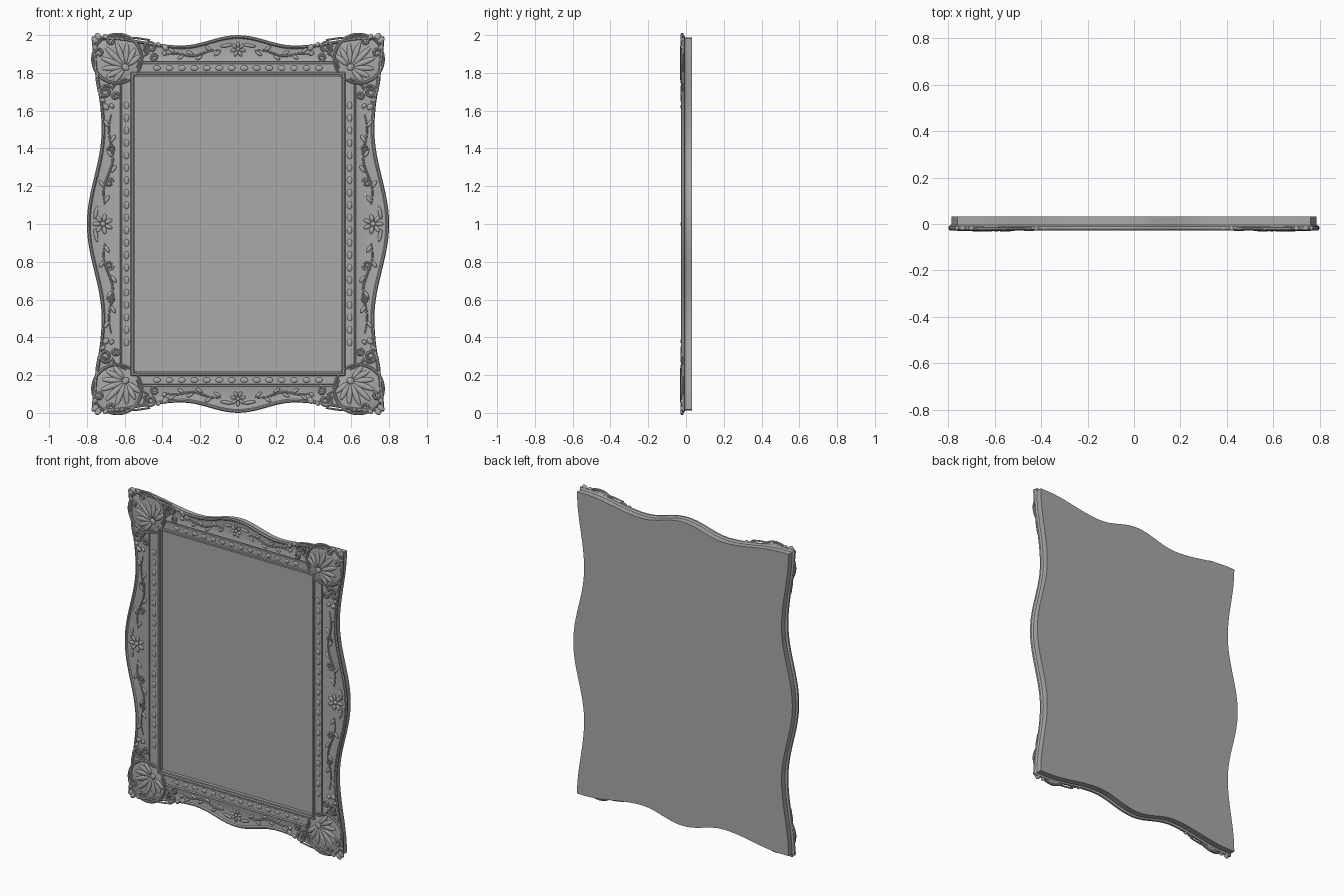
import bpy, bmesh, math
from mathutils import Matrix, Vector

if "Cube" in bpy.data.objects:
    bpy.data.objects.remove(bpy.data.objects["Cube"], do_unlink=True)

grey = bpy.data.materials.new("plain grey")
grey.use_nodes = True
colour = (0.4, 0.4, 0.4, 1)
grey.diffuse_color = colour
grey.node_tree.nodes["Principled BSDF"].inputs["Base Color"].default_value = colour

HALF_W, HALF_H = 0.773, 0.993      # outer corner
OPEN_W, OPEN_H = 0.545, 0.78       # picture opening
CENTRE = Vector((0, 0, 1))


def finish(obj, mirror=True):
    """Material, smooth shading and four-way symmetry."""
    obj.location = CENTRE
    obj.data.materials.clear()
    obj.data.materials.append(grey)
    bpy.ops.object.select_all(action="DESELECT")
    obj.select_set(True)
    bpy.context.view_layer.objects.active = obj
    if obj.type == "CURVE":
        bpy.ops.object.convert(target="MESH")
        obj = bpy.context.object
    bpy.ops.object.shade_smooth_by_angle(angle=math.radians(35))
    if mirror:
        mod = obj.modifiers.new("four quarters", "MIRROR")
        mod.use_axis = (True, False, True)
        mod.use_mirror_merge = False


def mesh_object(name, bm, mirror=True):
    bmesh.ops.recalc_face_normals(bm, faces=bm.faces)
    mesh = bpy.data.meshes.new(name)
    bm.to_mesh(mesh)
    bm.free()
    obj = bpy.data.objects.new(name, mesh)
    bpy.context.collection.objects.link(obj)
    finish(obj, mirror)


def blob(bm, x, z, y, length, width, thick, angle=0):
    """Flattened ellipsoid lying on the face, long axis at the given angle."""
    m = (Matrix.Translation((x, y, z)) @ Matrix.Rotation(-angle, 4, "Y")
         @ Matrix.Diagonal((length, thick, width, 1)))
    bmesh.ops.create_uvsphere(bm, u_segments=16, v_segments=10, radius=1, matrix=m)


def tubes(name, paths, y, depth):
    """Rounded raised lines through lists of (x, z)."""
    curve = bpy.data.curves.new(name, "CURVE")
    curve.dimensions = "3D"
    curve.bevel_depth = depth
    curve.bevel_resolution = 2
    curve.use_fill_caps = True
    for path in paths:
        sp = curve.splines.new("POLY")
        sp.points.add(len(path) - 1)
        for i, (p, (x, z)) in enumerate(zip(sp.points, path)):
            p.co = (x, y, z, 1)
            p.radius = 0.6 + 0.4 * math.sin(math.pi * i / (len(path) - 1))
    obj = bpy.data.objects.new(name, curve)
    bpy.context.collection.objects.link(obj)
    finish(obj)


def flip(p):
    """Reflect a point over the corner diagonal."""
    shift = OPEN_H - OPEN_W
    return (p[1] - shift, p[0] + shift)


def spiral(cx, cz, r0, r1, a0, a1, n=28):
    out = []
    for i in range(n + 1):
        t = i / n
        r, a = r0 + (r1 - r0) * t, a0 + (a1 - a0) * t
        out.append((cx + r * math.cos(a), cz + r * math.sin(a)))
    return out


# Wavy outer edge: crest in the middle, hollow, then corner
def wave(d, crest, hollow, corner, d_hollow, d_corner):
    if d < d_hollow:
        a, b, t = crest, hollow, d / d_hollow
    else:
        a, b, t = hollow, corner, min(1, (d - d_hollow) / (d_corner - d_hollow))
    return a + (b - a) * (1 - math.cos(math.pi * t)) / 2


def side_x(z):
    return wave(abs(z), 0.80, 0.722, HALF_W, 0.5, HALF_H)


def top_z(x):
    return wave(abs(x), 1.0, 0.945, HALF_H, 0.3, 0.72)


N = 48


def loop(kind, d):
    """Ring of points: wavy inset by d, or rectangle d outside the opening."""
    quarter = []
    for i in range(N):
        u = -1 + 2 * i / N
        if kind == "wavy":
            quarter.append((side_x(u * HALF_H) - d, u * (HALF_H - d)))
        else:
            quarter.append((OPEN_W + d, u * (OPEN_H + d)))
    for i in range(N):
        u = 1 - 2 * i / N
        if kind == "wavy":
            quarter.append((u * (HALF_W - d), top_z(u * HALF_W) - d))
        else:
            quarter.append((u * (OPEN_W + d), OPEN_H + d))
    return quarter + [(-x, -z) for x, z in quarter]


# Moulded frame, section from the back edge to the opening
SECTION = [
    ("wavy", 0.012, 0.033), ("wavy", 0.012, -0.004), ("wavy", 0.001, -0.011),
    ("wavy", 0, -0.021), ("wavy", 0.005, -0.027), ("wavy", 0.012, -0.027),
    ("wavy", 0.018, -0.019), ("wavy", 0.026, -0.017),
    ("rect", 0.09, -0.021), ("rect", 0.08, -0.024), ("rect", 0.077, -0.014),
    ("rect", 0.071, -0.014), ("rect", 0.068, -0.020), ("rect", 0.024, -0.020),
    ("rect", 0.020, -0.025), ("rect", 0.012, -0.026), ("rect", 0.008, -0.018),
    ("rect", 0, -0.018), ("rect", 0, 0.012),
]
bm = bmesh.new()
rings = [[bm.verts.new((x, y, z)) for x, z in loop(kind, d)] for kind, d, y in SECTION]
for a, b in zip(rings, rings[1:]):
    for i in range(len(a)):
        j = (i + 1) % len(a)
        bm.faces.new((a[i], a[j], b[j], b[i]))
bm.faces.new(rings[0])
bm.faces.new(rings[-1])
mesh_object("frame", bm, mirror=False)

# Flat picture panel
bm = bmesh.new()
bmesh.ops.create_cube(bm, size=1, matrix=Matrix.Translation((0, 0.01, 0))
                      @ Matrix.Diagonal((2 * OPEN_W, 0.014, 2 * OPEN_H, 1)))
mesh_object("picture_panel", bm, mirror=False)

# Beads along the inner band
bm = bmesh.new()
for i in range(10):
    s = 0.033 + 0.066 * i
    blob(bm, OPEN_W + 0.046, s, -0.019, 0.014, 0.02, 0.006)
    if i < 7:
        blob(bm, s, OPEN_H + 0.046, -0.019, 0.02, 0.014, 0.006)
mesh_object("band_beads", bm)

# Corner shells: domed pad with a fan of petals
DIAG = math.pi / 4
bm = bmesh.new()
blob(bm, 0.64, 0.875, -0.016, 0.122, 0.135, 0.010, DIAG)
mesh_object("corner_pad", bm)
bm = bmesh.new()
bx, bz = 0.595, 0.83
for k in range(-4, 5):
    a = DIAG + k * 0.42
    reach = 0.135 - 0.013 * abs(k)
    mid = 0.018 + reach / 2
    blob(bm, bx + mid * math.cos(a), bz + mid * math.sin(a), -0.0245,
         reach / 2, 0.0145, 0.008, a)
blob(bm, bx, bz, -0.025, 0.02, 0.016, 0.007, DIAG)
mesh_object("shell_petals", bm)

# Shell rim and scrolls, each mirrored over the diagonal
rim = spiral(0.64, 0.875, 0.13, 0.13, DIAG - math.pi, DIAG)
volute = spiral(0.70, 0.70, 0.008, 0.036, -math.pi * 2, math.pi * 0.9)
volute += [(0.655, 0.735), (0.625, 0.755), (0.59, 0.77)]
ear = [(0.738, 0.70), (0.748, 0.76), (0.752, 0.82), (0.752, 0.88)]
ear += spiral(0.735, 0.905, 0.024, 0.006, 0, math.pi * 2)
hook = spiral(0.648, 0.675, 0.006, 0.022, -math.pi, math.pi * 1.2)
paths = [rim, volute, ear, hook]
paths += [[flip(p) for p in path] for path in paths]
tubes("corner_scrolls", paths, -0.021, 0.0085)

# Corner tips and small leaves around the shells
bm = bmesh.new()
for x, z, r in ((0.757, 0.975, 0.018), (0.757, 0.935, 0.014), (0.70, 0.62, 0.016),
                (0.668, 0.625, 0.012), (0.715, 0.655, 0.012)):
    for px, pz in ((x, z), flip((x, z))):
        blob(bm, px, pz, -0.02, r * 1.2, r * 0.9, 0.009, DIAG)
mesh_object("corner_leaves", bm)


# Trailing vines with curled ends and leaves on all four sides
def vine(start, end, centre_line, swing):
    stem, leaves = [], []
    for i in range(31):
        t = i / 30
        s = start + (end - start) * t
        bend = swing * math.sin(t * math.pi * 3)
        stem.append((centre_line(s) + bend, s))
        if i % 5 == 2:
            side = 1 if (i // 5) % 2 else -1
            leaves.append((centre_line(s) + bend + side * 0.016, s, side))
    return stem, leaves


def upright(s):
    return (OPEN_W + 0.095 + side_x(s) - 0.025) / 2


def level(s):
    return (OPEN_H + 0.09 + top_z(s) - 0.025) / 2


bm = bmesh.new()
stems = []
stem, leaves = vine(0.10, 0.58, upright, 0.015)
stems += [stem, spiral(upright(0.22) - 0.01, 0.22, 0.006, 0.026, 0, math.pi * 3),
          spiral(upright(0.40), 0.40, 0.005, 0.02, math.pi, math.pi * 4)]
for x, z, side in leaves:
    blob(bm, x, z, -0.02, 0.022, 0.010, 0.007, math.pi / 2 - side * 0.6)
stem, leaves = vine(0.09, 0.38, level, 0.008)
stems += [[(s, z) for z, s in stem]]
for z, x, side in leaves:
    blob(bm, x, z, -0.02, 0.020, 0.009, 0.007, side * 0.6)
mesh_object("vine_leaves", bm)
tubes("vine_stems", stems, -0.0195, 0.006)

# Small rosettes at the middle of each side
bm = bmesh.new()
for cx, cz, r in ((0.715, 0, 0.034), (0, 0.925, 0.026)):
    for k in range(7):
        a = k * math.tau / 7 + (0 if cx else math.pi / 2)
        blob(bm, cx + r * math.cos(a), cz + r * math.sin(a), -0.02,
             r * 0.6, r * 0.32, 0.007, a)
    blob(bm, cx, cz, -0.021, r * 0.4, r * 0.4, 0.008)
for s in (-1, 1):
    blob(bm, 0.752, s * 0.06, -0.019, 0.036, 0.010, 0.007, math.pi / 2 + s * 0.2)
    blob(bm, s * 0.06, 0.945, -0.019, 0.034, 0.009, 0.007, -s * 0.15)
ends = [v for v in bm.verts if v.co.x < -1e-4 or v.co.z < -1e-4]
bmesh.ops.delete(bm, geom=ends, context="VERTS")
mesh_object("side_rosettes", bm)
